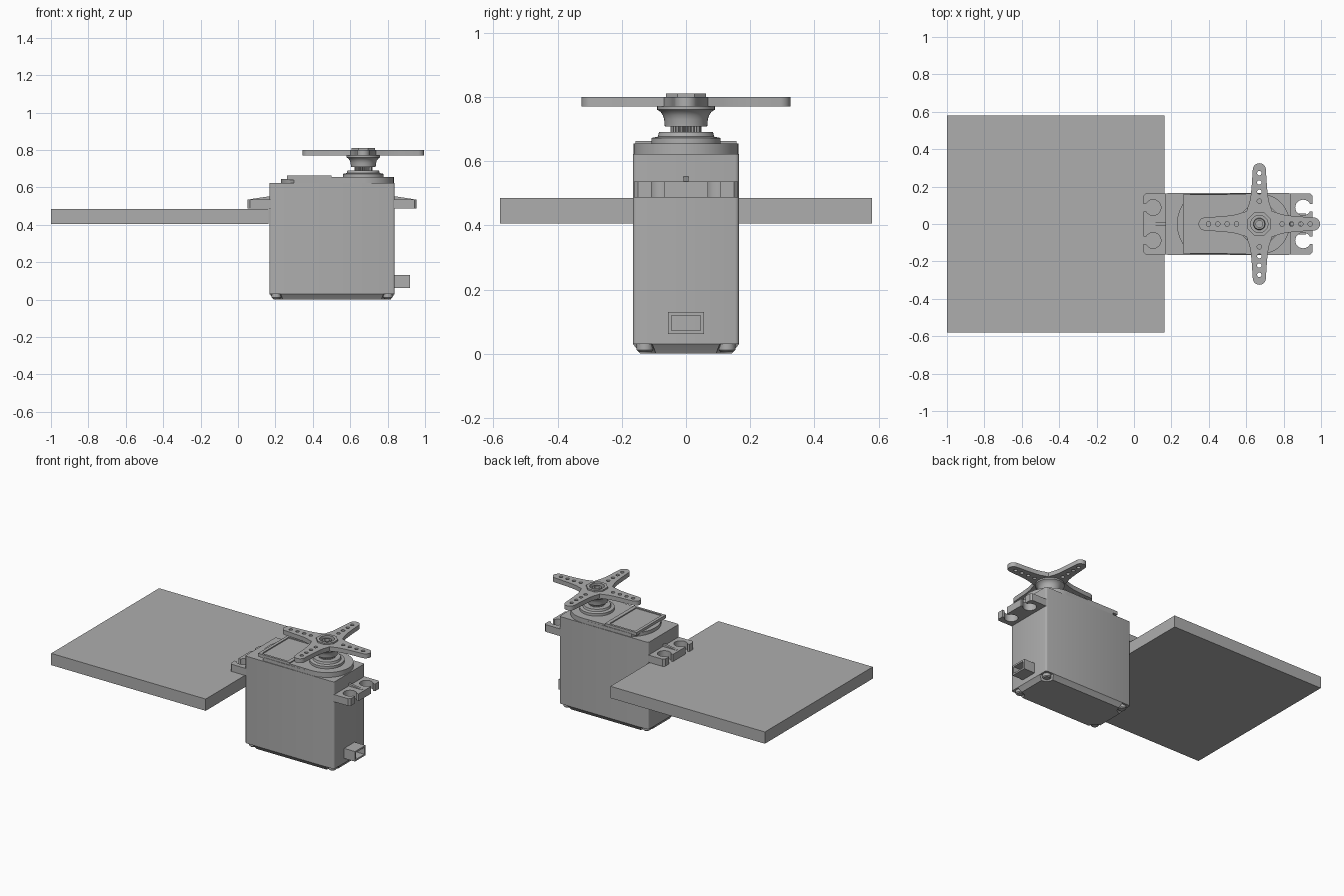
import bpy, bmesh, math
from math import pi, sin, cos

cube = bpy.data.objects.get("Cube")
if cube:
    bpy.data.objects.remove(cube, do_unlink=True)

GREY = (0.42, 0.42, 0.42, 1)
mat = bpy.data.materials.new("plain grey")
mat.use_nodes = True
mat.diffuse_color = GREY
mat.node_tree.nodes["Principled BSDF"].inputs["Base Color"].default_value = GREY

SHAFT = 0.67          # x of the output shaft
X0, X1, HY = 0.168, 0.838, 0.165   # case ends and half width


def finish(name, bm, smooth=True):
    bmesh.ops.remove_doubles(bm, verts=bm.verts, dist=1e-5)
    bmesh.ops.recalc_face_normals(bm, faces=bm.faces)
    me = bpy.data.meshes.new(name)
    bm.to_mesh(me)
    bm.free()
    me.materials.append(mat)
    ob = bpy.data.objects.new(name, me)
    bpy.context.collection.objects.link(ob)
    if smooth:
        bpy.ops.object.select_all(action='DESELECT')
        ob.select_set(True)
        bpy.context.view_layer.objects.active = ob
        bpy.ops.object.shade_smooth_by_angle(angle=math.radians(35))
    return ob


def box(name, x, y, z, round_corners=0):
    bm = bmesh.new()
    bmesh.ops.create_cube(bm, size=1)
    for v in bm.verts:
        v.co = [r[0] if c < 0 else r[1] for c, r in zip(v.co, (x, y, z))]
    if round_corners:
        up = [e for e in bm.edges if abs(e.verts[0].co.z - e.verts[1].co.z) > 1e-4]
        bmesh.ops.bevel(bm, geom=up, offset=round_corners, segments=3,
                        profile=0.5, affect='EDGES')
    return finish(name, bm, round_corners > 0)


def slab(name, loops, z0, z1):
    """Extrude closed outlines; inner outlines become holes."""
    cu = bpy.data.curves.new(name, 'CURVE')
    cu.dimensions, cu.fill_mode, cu.extrude = '2D', 'BOTH', (z1 - z0) / 2
    for pts in loops:
        sp = cu.splines.new('POLY')
        sp.points.add(len(pts) - 1)
        for p, (x, y) in zip(sp.points, pts):
            p.co = (x, y, 0, 1)
        sp.use_cyclic_u = True
    tmp = bpy.data.objects.new(name + "_outline", cu)
    me = bpy.data.meshes.new_from_object(tmp)
    bm = bmesh.new()
    bm.from_mesh(me)
    bmesh.ops.translate(bm, verts=bm.verts, vec=(0, 0, (z0 + z1) / 2))
    bpy.data.objects.remove(tmp)
    bpy.data.curves.remove(cu)
    bpy.data.meshes.remove(me)
    return finish(name, bm)


def arc(cx, cy, r, a0=0, a1=2 * pi, n=24):
    full = abs(a1 - a0) > 2 * pi - 0.01
    return [(cx + r * cos(a0 + (a1 - a0) * i / n), cy + r * sin(a0 + (a1 - a0) * i / n))
            for i in range(n if full else n + 1)]


def rect(x0, x1, h):
    return [(x0, -h), (x1, -h), (x1, h), (x0, h)]


def lathe(name, profile, x=SHAFT, y=0, steps=40):
    bm = bmesh.new()
    vs = [bm.verts.new((x + r, y, z)) for r, z in profile]
    es = [bm.edges.new(p) for p in zip(vs, vs[1:])]
    bmesh.ops.spin(bm, geom=vs + es, cent=(x, y, 0), axis=(0, 0, 1),
                   angle=2 * pi, steps=steps)
    return finish(name, bm)


# Flat mounting board
box("board", (-1, 0.163), (-0.58, 0.58), (0.405, 0.485))

# Case
box("case", (X0, X1), (-HY, HY), (0.03, 0.622), 0.012)

# Tapered bottom cover with notched corners for the screws
bm = bmesh.new()
N = 0.06
rings = []
for z, inset in ((0, 0.022), (0.015, 0.012), (0.03, 0.0)):
    a, b, c = X0 + inset, X1 - inset, HY - inset
    pts = []
    for cx, cy, t in ((a, -c, pi / 2), (b, -c, pi), (b, c, 1.5 * pi), (a, c, 0)):
        pts += arc(cx, cy, N - inset / 2, t, t - pi / 2, 6)
    rings.append([bm.verts.new((x, y, z)) for x, y in pts])
for lo, hi in zip(rings, rings[1:]):
    for i in range(len(lo)):
        j = (i + 1) % len(lo)
        bm.faces.new((lo[i], lo[j], hi[j], hi[i]))
bm.faces.new(rings[0])
bm.faces.new(rings[-1])
finish("bottom_cover", bm)
for i, (sx, sy) in enumerate([(X0 + 0.037, -1), (X1 - 0.037, -1), (X0 + 0.037, 1), (X1 - 0.037, 1)]):
    lathe(f"case_screw_{i}", [(0, 0.006), (0.02, 0.006), (0.026, 0.012), (0.026, 0.035)],
          sx, sy * (HY - 0.037), 20)

# Raised top cover: bowed left end, round end around the shaft
bow = math.asin(0.145 / 0.2)
top = arc(0.43, 0, 0.2, pi - bow, pi + bow, 16) + [(0.3, -0.16)]
top += arc(SHAFT, 0, 0.163, -pi / 2, pi / 2, 24) + [(0.3, 0.16)]
slab("top_cover", [top], 0.62, 0.645)
gear = arc(SHAFT, 0, 0.163, -pi / 2, pi / 2, 24) + [(0.5, 0.16), (0.5, -0.16)]
slab("gear_cover", [gear], 0.64, 0.655)
slab("label_frame", [rect(0.262, 0.5, 0.158), rect(0.282, 0.475, 0.143)], 0.64, 0.662)
box("label_panel", (0.28, 0.477), (-0.145, 0.145), (0.64, 0.655))

# Stepped shaft bearing and toothed shaft
lathe("shaft_bearing", [(0, 0.64), (0.108, 0.64), (0.108, 0.672), (0.088, 0.676),
                        (0.084, 0.69), (0.05, 0.69), (0.05, 0.68), (0, 0.68)])
TEETH = 25
teeth = []
for i in range(TEETH * 4):
    r, t = (0.048 if i % 4 < 2 else 0.041), 2 * pi * i / (TEETH * 4)
    teeth.append((SHAFT + r * cos(t), r * sin(t)))
slab("toothed_shaft", [teeth], 0.67, 0.715)

# Flared horn collar and hub with a central screw
lathe("horn_collar", [(0, 0.708), (0.066, 0.708), (0.068, 0.73), (0.072, 0.743),
                      (0.08, 0.754), (0.09, 0.76), (0.09, 0.772), (0, 0.772)])
slab("horn_hub", [arc(SHAFT, 0, 0.068, pi / 8, 2 * pi + pi / 8, 8), arc(SHAFT, 0, 0.046)],
     0.77, 0.81)
lathe("horn_screw", [(0, 0.78), (0.018, 0.78), (0.018, 0.802), (0.028, 0.802),
                     (0.032, 0.796), (0.032, 0.77)])

# Four-armed horn with four holes in each arm
side = [(0.068, 0.068), (0.09, 0.062), (0.115, 0.053), (0.15, 0.046), (0.2, 0.041)]
tip = 0.29
arm = [(r, -w) for r, w in side] + arc(tip, 0, 0.035, -1.45, 1.45, 12)
arm += [(r, w) for r, w in reversed(side[1:])]
outline, holes = [], []
for k in range(4):
    c, s = cos(k * pi / 2), sin(k * pi / 2)
    outline += [(SHAFT + x * c - y * s, x * s + y * c) for x, y in arm]
    for d in (0.122, 0.172, 0.222, 0.272):
        holes.append(arc(SHAFT + d * c, d * s, 0.012, n=14))
slab("horn_arms", [outline, arc(SHAFT, 0, 0.046)] + holes, 0.77, 0.8)

# Mounting ears with keyhole slots, and a thin sloping rib on each
END, HOLE, R, SLOT = 0.117, 0.066, 0.042, 0.02
a = math.asin(SLOT / R)
ear = [(-0.005, -0.162), (END - 0.012, -0.162), (END, -0.15)]
for cy in (-0.088, 0.088):
    ear += [(END, cy - SLOT)] + arc(HOLE, cy, R, -a, a - 2 * pi, 24) + [(END, cy + SLOT)]
ear += [(END, 0.15), (END - 0.012, 0.162), (-0.005, 0.162)]
for name, x, s in (("left", X1, 1), ("right", X0, -1)):
    slab(name + "_ear", [[(x + s * u, v) for u, v in ear]], 0.487, 0.536)
    bm = bmesh.new()
    tri = [(x - s * 0.005, 0.53), (x + s * 0.1, 0.53), (x + s * 0.1, 0.537), (x - s * 0.005, 0.553)]
    f = bm.faces.new([bm.verts.new((u, -0.008, z)) for u, z in tri])
    ext = bmesh.ops.extrude_face_region(bm, geom=[f])["geom"]
    bmesh.ops.translate(bm, vec=(0, 0.016, 0),
                        verts=[g for g in ext if isinstance(g, bmesh.types.BMVert)])
    finish(name + "_ear_rib", bm, False)

# Hollow cable socket
T = 0.011
for side_name, s in (("left", 1), ("right", -1)):
    ys = sorted((s * 0.056, s * (0.056 - T)))
    box(f"socket_{side_name}_wall", (X1 - 0.005, 0.92), ys, (0.062, 0.13))
box("socket_floor", (X1 - 0.005, 0.92), (-0.056, 0.056), (0.062, 0.062 + T))
box("socket_roof", (X1 - 0.005, 0.92), (-0.056, 0.056), (0.13 - T, 0.13))
